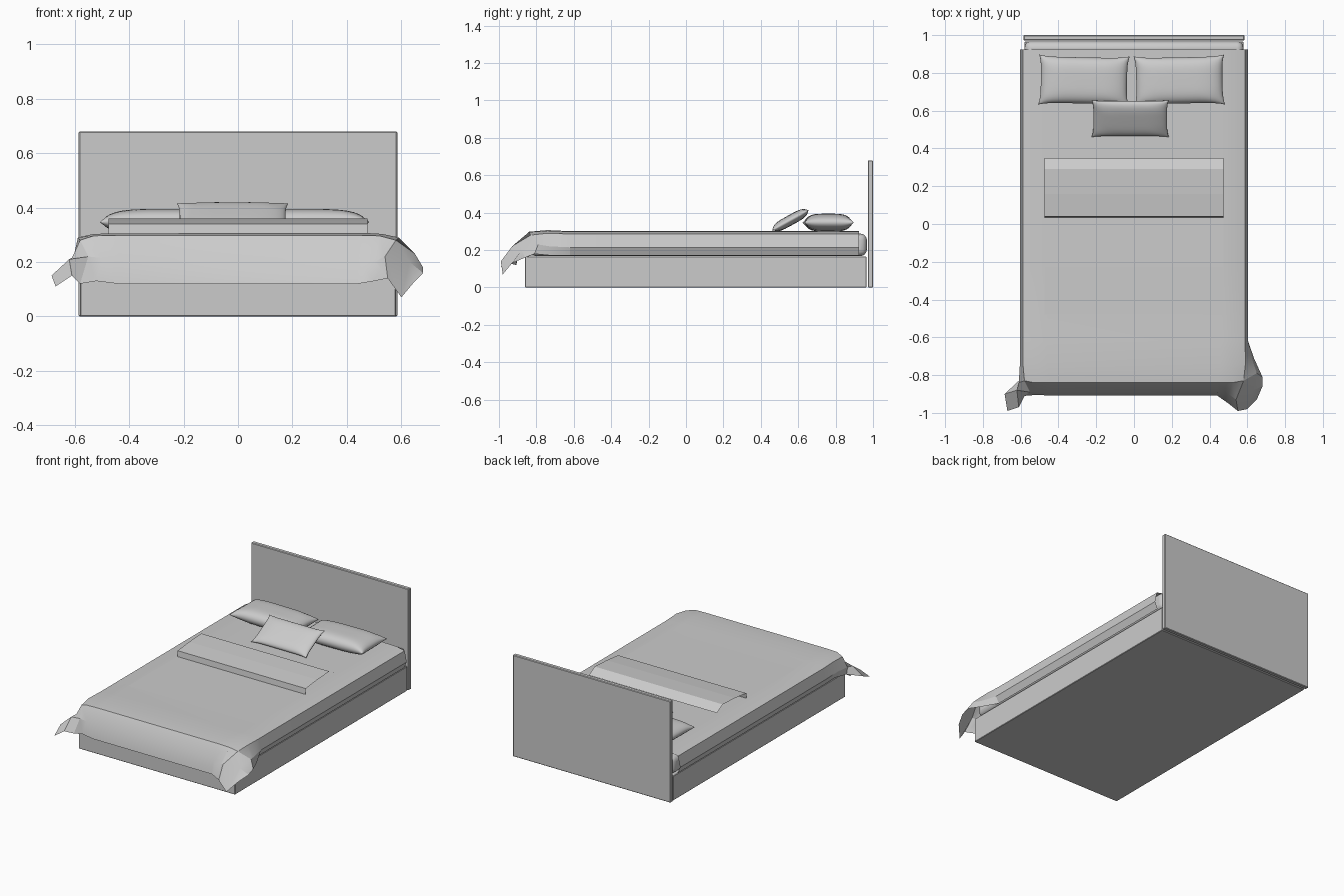
import bpy, math
from mathutils import Vector, Matrix

cube = bpy.data.objects.get("Cube")
if cube:
    bpy.data.objects.remove(cube, do_unlink=True)


def add_mesh(name, verts, faces, smooth_angle=None):
    mesh = bpy.data.meshes.new(name)
    mesh.from_pydata(verts, [], faces)
    mesh.update()
    obj = bpy.data.objects.new(name, mesh)
    bpy.context.collection.objects.link(obj)
    if smooth_angle is not None:
        bpy.ops.object.select_all(action='DESELECT')
        obj.select_set(True)
        bpy.context.view_layer.objects.active = obj
        bpy.ops.object.shade_smooth_by_angle(angle=math.radians(smooth_angle))
    return obj


def grid_faces(rows, cols, start=0, flip=False):
    faces = []
    for r in range(rows - 1):
        for c in range(cols - 1):
            a = start + r * cols + c
            quad = (a, a + cols, a + cols + 1, a + 1)
            faces.append(quad[::-1] if flip else quad)
    return faces


def add_box(name, low, high, bevel, segments=1):
    low, high = Vector(low), Vector(high)
    bpy.ops.mesh.primitive_cube_add(size=1, location=(low + high) / 2)
    obj = bpy.context.object
    obj.name = name
    obj.scale = high - low
    bpy.ops.object.transform_apply(location=False, rotation=False, scale=True)
    mod = obj.modifiers.new("Rounded edges", 'BEVEL')
    mod.width = bevel
    mod.segments = segments
    if segments > 1:
        bpy.ops.object.shade_smooth_by_angle(angle=math.radians(40))
    return obj


# Bed frame and mattress
add_box("base", (-0.58, -0.86, 0), (0.58, 0.965, 0.165), 0.003)
add_box("headboard", (-0.585, 0.972, 0), (0.585, 1.0, 0.68), 0.004)
add_box("mattress", (-0.58, -0.835, 0.168), (0.58, 0.967, 0.288), 0.035, 4)

# Bed cover: half sections lofted from head to foot, with draped corners
SIDE = [(0.46, 0.301), (0.53, 0.299), (0.588, 0.286), (0.604, 0.215), (0.584, 0.17)]


def straight_section(y, lift=0.0):
    return [(x, y, z + lift) for x, z in SIDE]


body = [straight_section(y) for y in (0.925, 0.3, -0.25, -0.62)]
left_corner = [
    [(0.46, -0.74, 0.307), (0.53, -0.74, 0.303), (0.59, -0.74, 0.29), (0.63, -0.73, 0.22), (0.635, -0.71, 0.17)],
    [(0.44, -0.84, 0.298), (0.52, -0.84, 0.296), (0.58, -0.83, 0.28), (0.65, -0.79, 0.23), (0.68, -0.81, 0.18)],
    [(0.44, -0.89, 0.215), (0.5, -0.9, 0.2), (0.54, -0.93, 0.22), (0.63, -0.88, 0.2), (0.68, -0.86, 0.16)],
    [(0.44, -0.908, 0.12), (0.5, -0.95, 0.13), (0.55, -0.99, 0.14), (0.6, -0.98, 0.07), (0.65, -0.93, 0.13)],
]
right_corner = [
    straight_section(-0.74, 0.004),
    [(0.44, -0.84, 0.298), (0.53, -0.84, 0.296), (0.58, -0.83, 0.28), (0.61, -0.84, 0.215), (0.61, -0.83, 0.17)],
    [(0.44, -0.89, 0.215), (0.5, -0.89, 0.215), (0.55, -0.89, 0.22), (0.62, -0.88, 0.21), (0.685, -0.9, 0.15)],
    [(0.44, -0.908, 0.12), (0.52, -0.905, 0.13), (0.58, -0.91, 0.12), (0.61, -0.97, 0.15), (0.67, -0.99, 0.11)],
]
cover_verts = []
for right, left in zip(body + right_corner, body + left_corner):
    cover_verts += [(-x, y, z) for x, y, z in reversed(right)] + left
row_length = 2 * len(SIDE)
cover_rows = len(cover_verts) // row_length
add_mesh("bed_cover", cover_verts, grid_faces(cover_rows, row_length), 25)

# Folded throw: an open profile swept across the bed
throw_profile = [(0.35, 0.325), (0.29, 0.36), (0.16, 0.353), (0.04, 0.34),
                 (0.035, 0.303), (-0.23, 0.304), (-0.48, 0.303)]
throw_verts = [(x, y, z) for y, z in throw_profile for x in (-0.475, 0.475)]
add_mesh("throw_blanket", throw_verts, grid_faces(len(throw_profile), 2))


def add_pillow(name, size, location, tilt=0.0, turn=0.0, n=20):
    """Two puffed sheets with pinched, pointed corners and a flat seam."""
    width, depth, height = size
    place = (Matrix.Translation(location) @ Matrix.Rotation(turn, 4, 'Z')
             @ Matrix.Rotation(tilt, 4, 'X'))
    verts, faces = [], []
    for side in (1, -1):
        start = len(verts)
        for j in range(n + 1):
            for i in range(n + 1):
                u = math.sin((i / n - 0.5) * math.pi)
                v = math.sin((j / n - 0.5) * math.pi)
                # Edges bow in between the corners
                x = u * width / 2 * (0.95 + 0.05 * v ** 4)
                y = v * depth / 2 * (0.92 + 0.08 * u ** 6)
                puff = (max(0, 1 - u ** 4) * max(0, 1 - v ** 4)) ** 0.5
                wrinkle = 0.004 * math.sin(9 * u + 5 * v) * puff * (u * v) ** 2
                z = side * puff * height / 2 + wrinkle
                verts.append(place @ Vector((x, y, z)))
        faces += grid_faces(n + 1, n + 1, start, flip=side > 0)
    obj = add_mesh(name, verts, faces, 60)
    weld = obj.modifiers.new("Join seam", 'WELD')
    weld.merge_threshold = 0.0005
    return obj


# Pillows
add_pillow("right_pillow", (0.48, 0.265, 0.095), (-0.265, 0.76, 0.347), turn=-0.02)
add_pillow("left_pillow", (0.48, 0.265, 0.095), (0.24, 0.76, 0.347), turn=0.02)
add_pillow("small_pillow", (0.41, 0.225, 0.055), (-0.02, 0.558, 0.36), tilt=math.radians(29))
